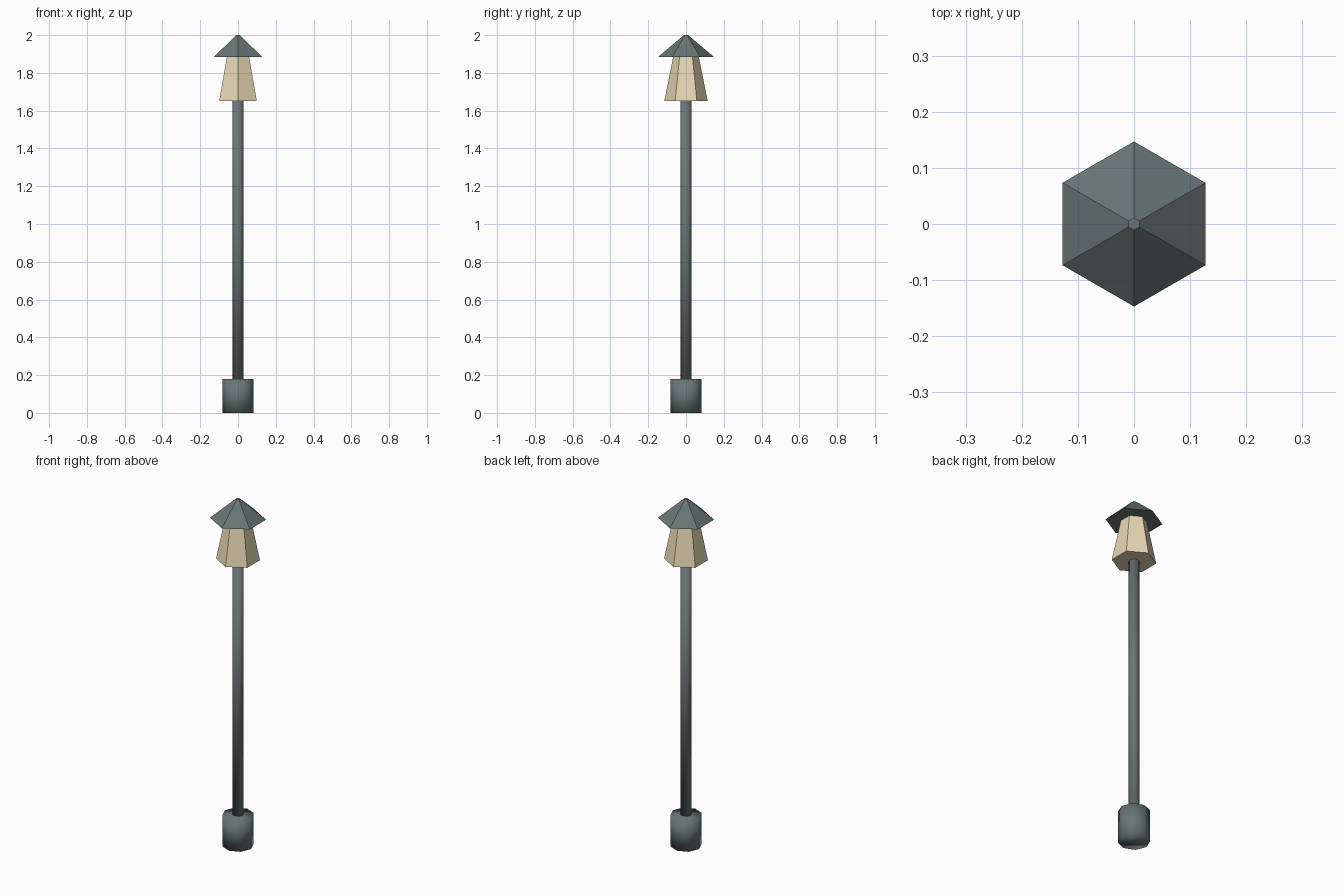
import bpy, math

if "Cube" in bpy.data.objects:
    bpy.data.objects.remove(bpy.data.objects["Cube"])


def material(name, color):
    mat = bpy.data.materials.new(name)
    mat.diffuse_color = color
    mat.use_nodes = True
    mat.node_tree.nodes["Principled BSDF"].inputs["Base Color"].default_value = mat.diffuse_color
    return mat


def frustum(name, sides, r_low, r_high, z_low, z_high, mat, smooth=False):
    """Closed tapered prism with corners on the +y and -y axis."""
    bpy.ops.mesh.primitive_cone_add(
        vertices=sides, radius1=r_low, radius2=r_high, depth=z_high - z_low,
        end_fill_type='NGON', location=(0, 0, (z_low + z_high) / 2))
    obj = bpy.context.object
    obj.name = name
    obj.data.materials.append(mat)
    if smooth:
        bpy.ops.object.shade_smooth()
    return obj


metal = material("grey_green_metal", (0.14, 0.18, 0.18, 1))
glass = material("warm_glass", (0.80, 0.68, 0.46, 1))

# Foot and post, soft shaded across their few sides
frustum("base", 8, 0.083, 0.083, 0.0, 0.18, metal, smooth=True)
frustum("post", 8, 0.029, 0.029, 0.18, 1.65, metal, smooth=True)

# Six-sided lantern, narrowing upwards
frustum("lantern_glass", 6, 0.115, 0.068, 1.65, 1.885, glass)

# Six-sided cap with a tiny flat tip
frustum("lantern_roof", 6, 0.147, 0.011, 1.885, 2.0, metal)
